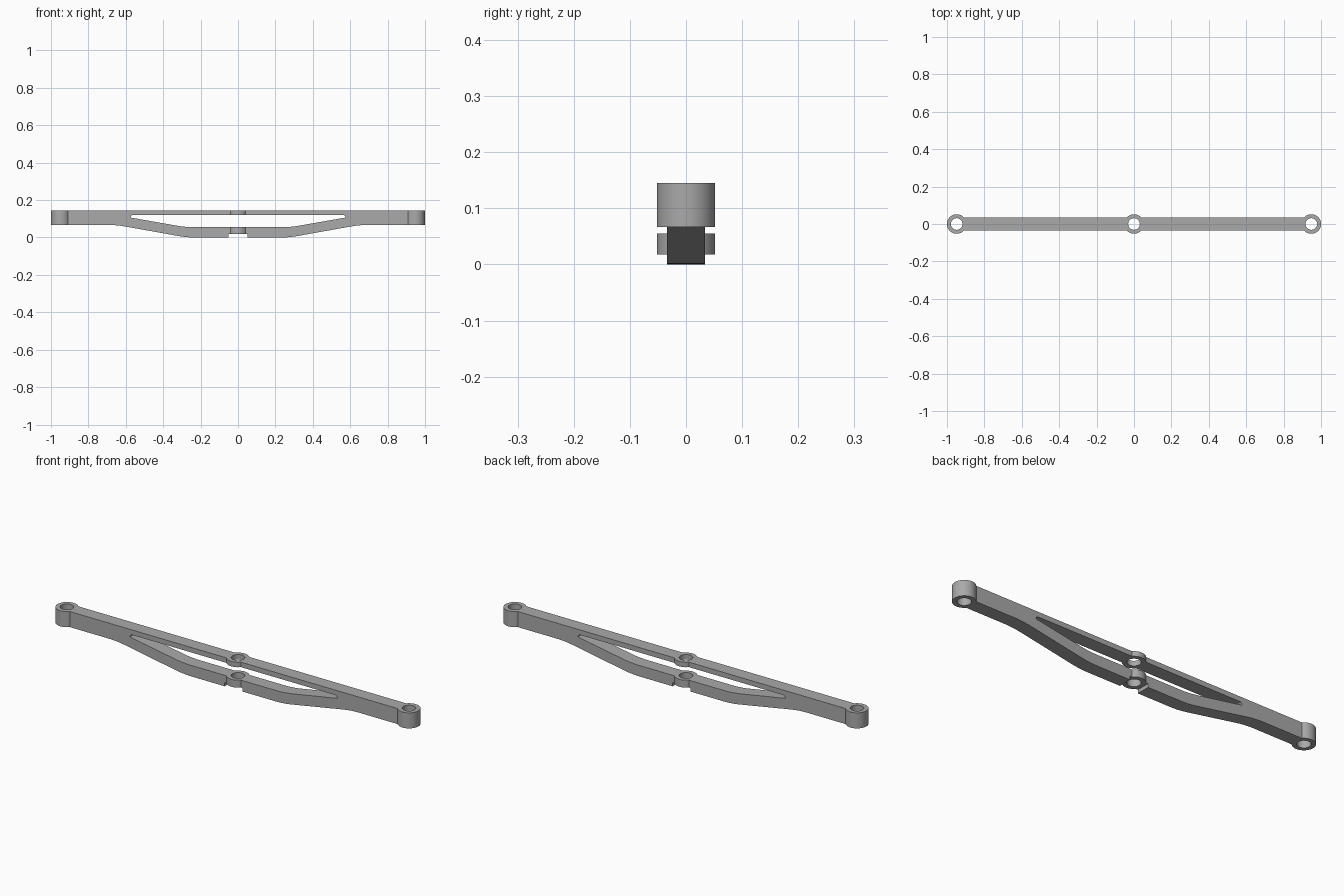
import bpy, bmesh, math
from mathutils import Matrix, Vector

cube = bpy.data.objects.get("Cube")
if cube:
    bpy.data.objects.remove(cube, do_unlink=True)

scene = bpy.context.scene
TOP, HALF_DEPTH, END_X = 0.145, 0.034, 0.948
BOSS_R, HOLE_R = 0.052, 0.031

grey = bpy.data.materials.new("plain grey")
grey.use_nodes = True
grey.diffuse_color = (0.4, 0.4, 0.4, 1)
grey.node_tree.nodes["Principled BSDF"].inputs["Base Color"].default_value = (0.4, 0.4, 0.4, 1)


def rounded(corners):
    """Turn (x, z, setback) corners into points, easing those with a setback."""
    pts = []
    for i, (x, z, cut) in enumerate(corners):
        p = Vector((x, z))
        if not cut:
            pts.append(p)
            continue
        before = Vector(corners[i - 1][:2]) - p
        after = Vector(corners[(i + 1) % len(corners)][:2]) - p
        a, b = p + before.normalized() * cut, p + after.normalized() * cut
        for k in range(7):
            t = k / 6
            pts.append(a * (1 - t) ** 2 + p * 2 * t * (1 - t) + b * t ** 2)
    return pts


def mirrored(half):
    return half + [(-x, z, cut) for x, z, cut in reversed(half)]


def link_mesh(name, mesh):
    mesh.materials.clear()
    mesh.materials.append(grey)
    obj = bpy.data.objects.new(name, mesh)
    scene.collection.objects.link(obj)
    return obj


def cylinder(name, x, radius, z0, z1):
    bm = bmesh.new()
    bmesh.ops.create_cone(bm, cap_ends=True, segments=64, radius1=radius, radius2=radius, depth=z1 - z0)
    bmesh.ops.translate(bm, verts=bm.verts, vec=(x, 0, (z0 + z1) / 2))
    mesh = bpy.data.meshes.new(name)
    bm.to_mesh(mesh)
    bm.free()
    return link_mesh(name, mesh)


# Side profile: outline with the lower notch, and the long slot
outline = mirrored([(0.05, 0.018, 0), (0.05, 0, 0), (0.275, 0, 0.045),
                    (0.65, 0.067, 0.045), (END_X, 0.067, 0), (END_X, TOP, 0)])
slot = mirrored([(0.28, 0.055, 0.045), (0.578, 0.107, 0.009), (0.568, 0.12, 0.005)])

curve = bpy.data.curves.new("arm_profile", "CURVE")
curve.dimensions = "2D"
curve.fill_mode = "BOTH"
curve.extrude = HALF_DEPTH
for corners in (outline, slot):
    pts = rounded(corners)
    spline = curve.splines.new("POLY")
    spline.points.add(len(pts) - 1)
    for point, p in zip(spline.points, pts):
        point.co = (p.x, p.y, 0, 1)
    spline.use_cyclic_u = True
profile = bpy.data.objects.new("arm_profile", curve)
scene.collection.objects.link(profile)

# Arm body from the extruded profile
mesh = bpy.data.meshes.new_from_object(profile.evaluated_get(bpy.context.evaluated_depsgraph_get()))
bpy.data.objects.remove(profile, do_unlink=True)
bm = bmesh.new()
bm.from_mesh(mesh)
bmesh.ops.remove_doubles(bm, verts=bm.verts, dist=0.00001)
bmesh.ops.rotate(bm, verts=bm.verts, cent=(0, 0, 0), matrix=Matrix.Rotation(math.pi / 2, 3, "X"))
bmesh.ops.recalc_face_normals(bm, faces=bm.faces)
bm.to_mesh(mesh)
bm.free()
arm = link_mesh("support_arm", mesh)

# Bosses joined on, then holes bored through
tools = []
for name, x, z0, z1 in (("left_boss", END_X, 0.067, TOP), ("right_boss", -END_X, 0.067, TOP),
                        ("upper_boss", 0, 0.12, TOP), ("lower_boss", 0, 0.018, 0.055)):
    tools.append((cylinder(name, x, BOSS_R, z0, z1), "UNION"))
for x in (-END_X, 0, END_X):
    tools.append((cylinder("hole_cutter", x, HOLE_R, -0.1, 0.3), "DIFFERENCE"))
for tool, operation in tools:
    tool.hide_render = True
    mod = arm.modifiers.new(tool.name, "BOOLEAN")
    mod.operation, mod.object, mod.solver = operation, tool, "EXACT"

final = bpy.data.meshes.new_from_object(arm.evaluated_get(bpy.context.evaluated_depsgraph_get()))
arm.modifiers.clear()
arm.data = final
final.materials.clear()
final.materials.append(grey)
for polygon in final.polygons:
    polygon.material_index = 0
for tool, _ in tools:
    bpy.data.objects.remove(tool, do_unlink=True)

# Smooth curved walls, sharp edges
bpy.ops.object.select_all(action="DESELECT")
arm.select_set(True)
bpy.context.view_layer.objects.active = arm
bpy.ops.object.shade_smooth_by_angle(angle=math.radians(30))
